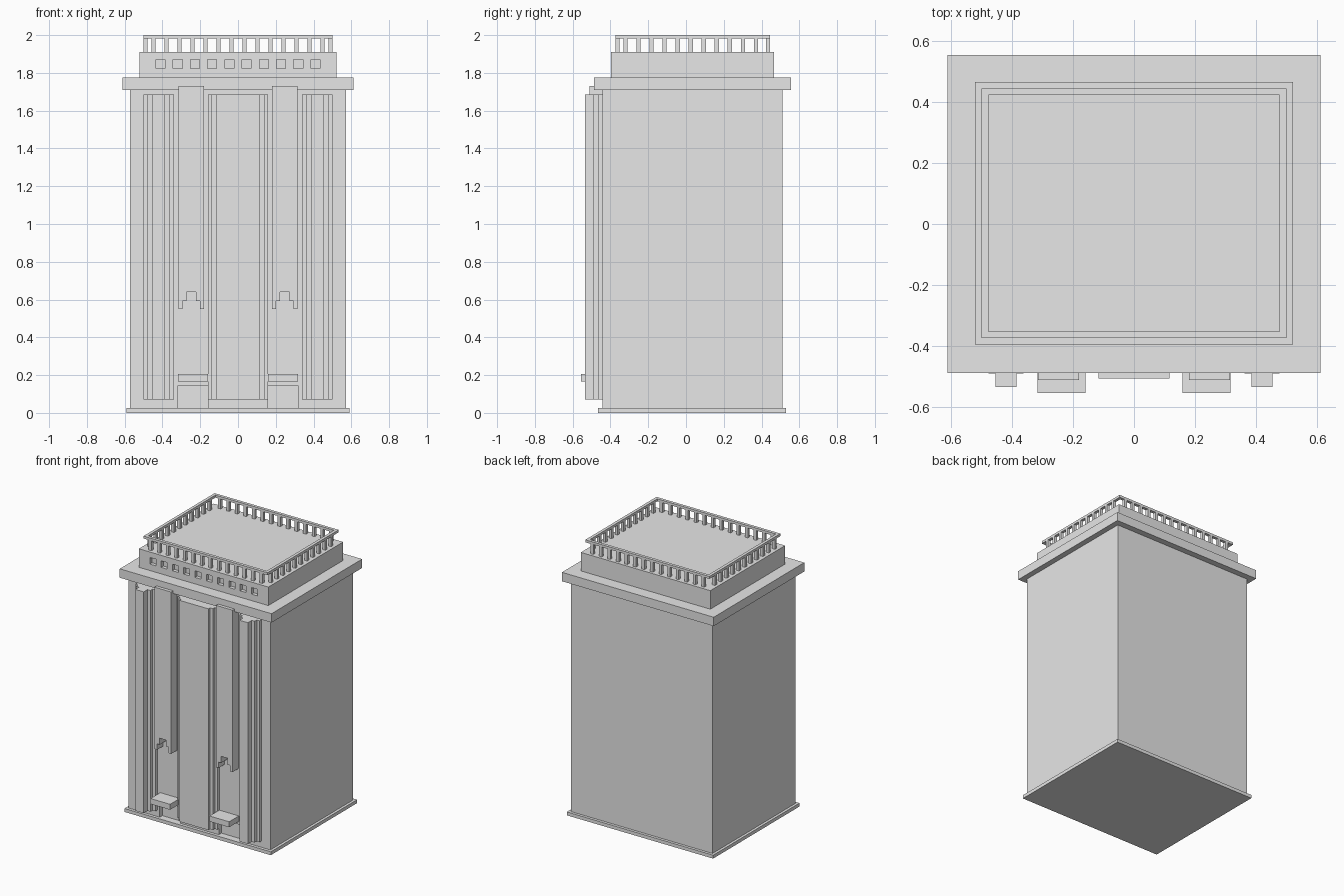
import bpy, bmesh

old = bpy.data.objects.get("Cube")
if old:
    bpy.data.objects.remove(old, do_unlink=True)

stone = bpy.data.materials.new("light_grey_stone")
stone.use_nodes = True
GREY = (0.8, 0.8, 0.8, 1)
stone.diffuse_color = GREY
stone.node_tree.nodes["Principled BSDF"].inputs["Base Color"].default_value = GREY


def finish(name, bm):
    bmesh.ops.recalc_face_normals(bm, faces=bm.faces)
    mesh = bpy.data.meshes.new(name)
    bm.to_mesh(mesh)
    bm.free()
    mesh.materials.append(stone)
    obj = bpy.data.objects.new(name, mesh)
    bpy.context.collection.objects.link(obj)
    return obj


def boxes(name, spans):
    """One object from (x0, x1, y0, y1, z0, z1) boxes."""
    bm = bmesh.new()
    for x0, x1, y0, y1, z0, z1 in spans:
        for v in bmesh.ops.create_cube(bm, size=1)["verts"]:
            v.co = (x0 + (v.co.x + .5) * (x1 - x0),
                    y0 + (v.co.y + .5) * (y1 - y0),
                    z0 + (v.co.z + .5) * (z1 - z0))
    return finish(name, bm)


def cut(obj, cutter):
    mod = obj.modifiers.new("openings", "BOOLEAN")
    mod.operation = "DIFFERENCE"
    mod.solver = "EXACT"
    mod.object = cutter
    cutter.hide_render = True
    cutter.hide_viewport = True
    cutter.display_type = "WIRE"


def extrude_profile(name, points, y0, y1):
    bm = bmesh.new()
    face = bm.faces.new([bm.verts.new((x, y0, z)) for x, z in points])
    new = bmesh.ops.extrude_face_region(bm, geom=[face])["geom"]
    for v in new:
        if isinstance(v, bmesh.types.BMVert):
            v.co.y = y1
    return finish(name, bm)


FRONT = -0.443   # front wall plane
BAY = 0.238      # centre of each entrance bay

# Main masses
boxes("base_plinth", [(-.59, .59, -.465, .53, 0, .025)])
tower = boxes("tower_body", [(-.571, .571, FRONT, .51, .02, 1.72)])
boxes("cornice", [(-.612, .612, -.488, .555, 1.71, 1.775)])
attic = boxes("attic", [(-.522, .522, -.396, .465, 1.77, 1.91)])

# Row of small recessed attic windows
cut(attic, boxes("attic_window_cutter", [
    (x - .024, x + .024, -.45, -.37, 1.822, 1.87)
    for x in [-.41 + i * .0911 for i in range(10)]]))

# Recessed doorways
cut(tower, boxes("doorway_cutter", [
    (s * BAY - .083, s * BAY + .083, -.6, FRONT + .03, .025, .142)
    for s in (-1, 1)]))

# Stepped pilasters and central panel
def stepped(name, centre, layers):
    boxes(name, [(centre - w, centre + w, y, FRONT + .01, .072, 1.685)
                 for w, y in layers])

stepped("central_panel", 0, [(.16, -.466), (.139, -.487), (.116, -.507)])

for side, s in (("right", -1), ("left", 1)):
    stepped(side + "_pilaster", s * .42,
            [(.081, -.466), (.058, -.491), (.034, -.535)])
    # Tall strip with a stepped arch at its foot
    c = s * (BAY + .01)
    half = [(.067, 1.73), (.067, .55), (.046, .55), (.046, .593),
            (.025, .593), (.025, .64)]
    outline = [(c + x, z) for x, z in half] + [(c - x, z) for x, z in reversed(half)]
    extrude_profile(side + "_bay_strip", outline, -.512, FRONT + .01)
    boxes(side + "_entrance_canopy",
          [(s * BAY - .079, s * BAY + .079, -.555, FRONT + .01, .165, .205)])

# Roof balustrade: rail ring on rows of posts
X, Y0, Y1, T = .5, -.374, .445, .022
boxes("balustrade_rail", [
    (-X, X, Y0, Y0 + T, 1.982, 2), (-X, X, Y1 - T, Y1, 1.982, 2),
    (-X, -X + T, Y0 + T, Y1 - T, 1.982, 2), (X - T, X, Y0 + T, Y1 - T, 1.982, 2)])
spots = [(-.447 + i * .0688, y) for i in range(14) for y in (Y0 + T / 2, Y1 - T / 2)]
spots += [(x, -.32 + i * .069) for i in range(11) for x in (-X + T / 2, X - T / 2)]
boxes("balustrade_posts", [
    (x - .011, x + .011, y - .011, y + .011, 1.905, 1.983) for x, y in spots])
